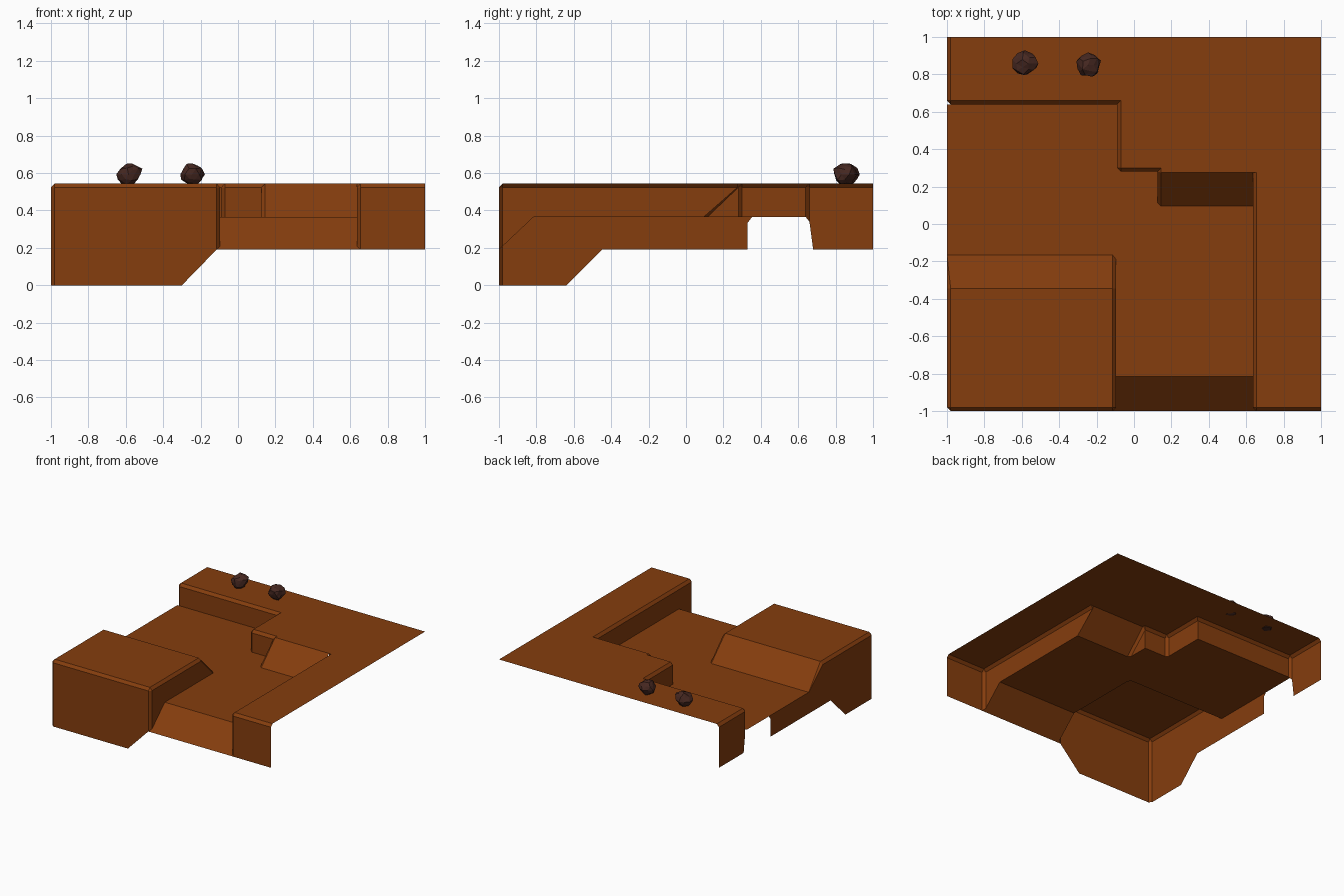
import bpy, bmesh, random
from mathutils import Vector

if "Cube" in bpy.data.objects:
    bpy.data.objects.remove(bpy.data.objects["Cube"])

LOW, RIM, TOP, BASE = .365, .523, .545, .19   # floor, chamfer start, plateau top, skirt bottom


def material(name, rgb):
    m = bpy.data.materials.new(name)
    m.diffuse_color = (*rgb, 1)
    m.use_nodes = True
    m.node_tree.nodes["Principled BSDF"].inputs["Base Color"].default_value = m.diffuse_color
    return m


clay = material("orange clay", (.235, .047, .0042))
stone = material("dark red stone", (.062, .021, .015))


def finish(bm, name, mat):
    me = bpy.data.meshes.new(name)
    bm.to_mesh(me)
    bm.free()
    me.materials.append(mat)
    ob = bpy.data.objects.new(name, me)
    bpy.context.collection.objects.link(ob)
    return ob


def face(bm, pts):
    """Polygon from points, dropping repeated corners."""
    out = []
    for p in map(Vector, pts):
        if all((p - q).length > 1e-4 for q in out):
            out.append(p)
    if len(out) > 2:
        bm.faces.new([bm.verts.new(p) for p in out])


def rim(bm, rows):
    """Wall plus chamfer along rows of wall x, wall y, wall bottom, top x, top y."""
    for (x, y, b, u, v), (x2, y2, b2, u2, v2) in zip(rows, rows[1:]):
        face(bm, [(x, y, b), (x2, y2, b2), (x2, y2, RIM), (x, y, RIM)])
        face(bm, [(x, y, RIM), (x2, y2, RIM), (u2, v2, TOP), (u, v, TOP)])


def flat(bm, z, pts):
    face(bm, [(x, y, z) for x, y in pts])


bm = bmesh.new()

# raised plateau along the back and right
rim(bm, [(-1, 1, BASE, -.98, 1), (-1, .68, BASE, -.98, .68), (-1, .66, .34, -.98, .66),
         (-.98, .64, LOW, -.98, .66), (-.09, .64, LOW, -.07, .66), (-.09, .30, LOW, -.07, .30),
         (-.07, .28, LOW, -.07, .30), (.125, .28, LOW, .145, .30)])
rim(bm, [(.635, .275, RIM, .655, .275), (.635, .095, LOW, .655, .095),
         (.635, -.815, LOW, .655, -.815), (.635, -.98, .209, .655, -.98),
         (.655, -1, BASE, .655, -.98), (1, -1, BASE, 1, -.98)])
flat(bm, TOP, [(-.98, 1), (-.98, .66), (-.07, .66), (-.07, .30), (.145, .30), (.145, .275),
               (.655, .275), (.655, -.98), (1, -.98), (1, 1)])

# ramp up to the plateau, with its chamfered side
face(bm, [(.145, .275, TOP), (.145, .095, LOW), (.635, .095, LOW), (.635, .275, TOP)])
face(bm, [(.635, .275, TOP), (.635, .275, RIM), (.655, .275, TOP)])
face(bm, [(.125, .28, LOW), (.125, .115, LOW), (.125, .28, RIM)])
face(bm, [(.125, .28, RIM), (.125, .115, LOW), (.145, .095, LOW), (.145, .275, TOP)])
face(bm, [(.125, .28, RIM), (.145, .275, TOP), (.145, .30, TOP)])

# front left block
rim(bm, [(-.095, -.345, LOW, -.115, -.345), (-.095, -.815, LOW, -.115, -.815),
         (-.095, -.98, .209, -.115, -.98), (-.115, -1, BASE, -.115, -.98),
         (-.30, -1, 0, -.30, -.98), (-.98, -1, 0, -.98, -.98), (-1, -.98, 0, -.98, -.98),
         (-1, -.64, 0, -.98, -.64), (-1, -.45, BASE, -.98, -.45),
         (-1, -.345, BASE, -.98, -.345)])
flat(bm, TOP, [(-.115, -.345), (-.98, -.345), (-.98, -.98), (-.115, -.98)])

# slope behind the block and the skirt under it
face(bm, [(-.115, -.345, TOP), (-.115, -.165, LOW), (-1, -.165, LOW), (-.98, -.345, TOP)])
face(bm, [(-.98, -.345, TOP), (-1, -.165, LOW), (-1, -.345, RIM)])
face(bm, [(-.095, -.345, LOW), (-.095, -.19, LOW), (-.095, -.345, RIM)])
face(bm, [(-.115, -.165, LOW), (-.095, -.19, LOW), (-.095, -.345, RIM), (-.115, -.345, TOP)])
face(bm, [(-1, -.345, RIM), (-1, -.345, BASE), (-1, .33, BASE), (-1, .33, .335),
          (-1, .353, LOW), (-1, -.165, LOW)])

# sunken floor and its slope down at the front
flat(bm, LOW, [(-1, -.165), (-.115, -.165), (-.095, -.19), (-.095, -.815), (.635, -.815),
               (.635, .095), (.145, .095), (.125, .115), (.125, .28), (-.07, .28),
               (-.09, .30), (-.09, .64), (-.98, .64), (-1, .64)])
face(bm, [(-.095, -.815, LOW), (-.095, -.98, .209), (-.115, -1, BASE), (.655, -1, BASE),
          (.635, -.98, .209), (.635, -.815, LOW)])

bmesh.ops.remove_doubles(bm, verts=bm.verts[:], dist=1e-4)
bmesh.ops.recalc_face_normals(bm, faces=bm.faces[:])
bm.faces.ensure_lookup_table()
if max(bm.faces, key=lambda f: f.calc_center_median().z).normal.z < 0:
    bmesh.ops.reverse_faces(bm, faces=bm.faces[:])
finish(bm, "canyon_terrain", clay)


# loose rocks: jittered low-poly balls, flattened underneath and leaning to a peak
def rock(name, x, y, peak, seed):
    rng = random.Random(seed)
    bm = bmesh.new()
    bmesh.ops.create_icosphere(bm, subdivisions=2, radius=1)
    for v in bm.verts:
        v.co *= rng.uniform(.82, 1.08)
        v.co.x += peak * max(v.co.z, 0)
        v.co = Vector((x + v.co.x * .066, y + v.co.y * .068,
                       max(.593 + v.co.z * .062, .541)))
    finish(bm, name, stone)


rock("rock_left", -.585, .857, .3, 3)
rock("rock_right", -.245, .85, 0, 8)
